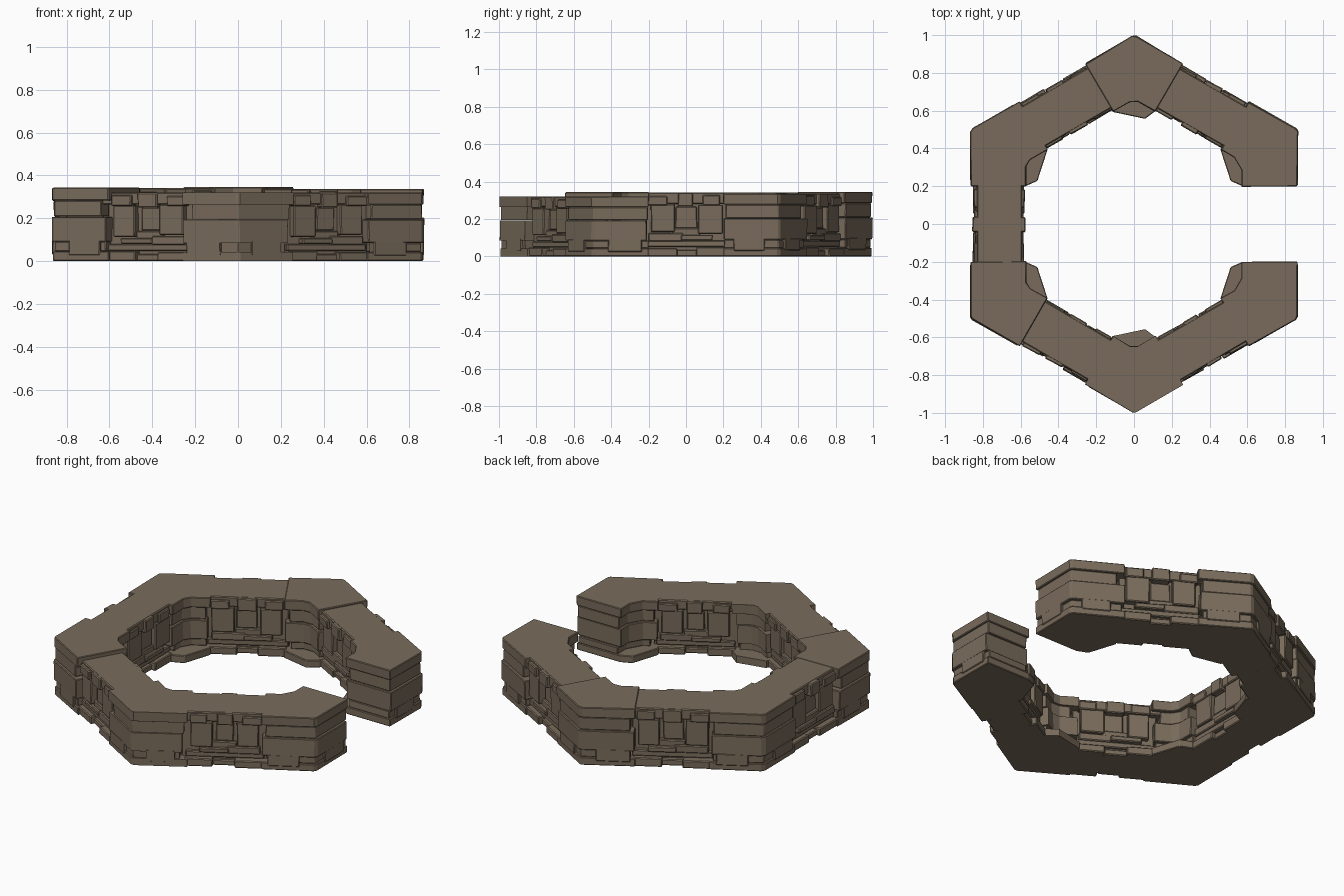
import bpy, bmesh, math, random
from mathutils import Vector, Matrix

if "Cube" in bpy.data.objects:
    bpy.data.objects.remove(bpy.data.objects["Cube"])

random.seed(11)
jit = lambda a: random.uniform(-a, a)

stone = bpy.data.materials.new("brown_stone")
stone.diffuse_color = (0.19, 0.148, 0.105, 1)
stone.use_nodes = True
stone.node_tree.nodes["Principled BSDF"].inputs["Base Color"].default_value = stone.diffuse_color


def prism(bm, pts, z0, z1, rot, drift=0.0):
    """Extrude a flat outline between two heights, turned about z."""
    m = Matrix.Rotation(rot, 4, 'Z')
    lo, hi = [], []
    for x, y in pts:
        lo.append(bm.verts.new(m @ Vector((x, y, z0))))
        hi.append(bm.verts.new(m @ Vector((x + jit(drift), y + jit(drift), z1))))
    bm.faces.new(lo[::-1])
    bm.faces.new(hi)
    n = len(pts)
    for i in range(n):
        j = (i + 1) % n
        bm.faces.new((lo[i], lo[j], hi[j], hi[i]))


def finish(bm, name, bevel=0.007):
    bmesh.ops.recalc_face_normals(bm, faces=bm.faces)
    mesh = bpy.data.meshes.new(name)
    bm.to_mesh(mesh)
    bm.free()
    ob = bpy.data.objects.new(name, mesh)
    bpy.context.collection.objects.link(ob)
    mesh.materials.append(stone)
    mod = ob.modifiers.new("worn_edges", 'BEVEL')
    mod.width = bevel
    mod.segments = 1
    mod.limit_method = 'ANGLE'
    mod.angle_limit = math.radians(40)


def arm(s, t, d):
    """Point t along the outer edge from the corner and d into the wall."""
    return (1 - 0.5 * t - 0.866 * d, s * (0.866 * t - 0.5 * d))


def polar(r, deg):
    a = math.radians(deg)
    return (r * math.cos(a), r * math.sin(a))


def corner(name, deg, top, sg, gap_side=0):
    bm = bmesh.new()
    k = top / 0.34
    rot = math.radians(deg)
    # course: z0, z1, outer inset, inner depth, arm length
    courses = [(0.0, 0.045, 0.0, 0.29, 0.30), (0.045, 0.09, 0.010, 0.275, 0.275),
               (0.09, 0.205, -0.003, 0.292, 0.29), (0.206, 0.28, 0.005, 0.28, 0.27),
               (0.28, 0.34, -0.002, 0.296, 0.30)]
    for i, (z0, z1, o, d, a) in enumerate(courses):
        end = i in (0, 4)
        al = a + (0 if end else jit(0.02))
        ar = a + (0 if end else jit(0.02))
        # exposed ends stack almost flush
        if gap_side > 0:
            al = 0.30 - (0 if end else random.uniform(0.0, 0.012))
        if gap_side < 0:
            ar = 0.30 - (0 if end else random.uniform(0.0, 0.012))
        o += random.uniform(0, 0.003)
        # bottom stones swell inwards, the others are chamfered
        if i == 0:
            inner = [polar(0.56, 6 * sg), polar(0.605, -11 * sg)]
            if sg < 0:
                inner.reverse()
        else:
            c = 0.215 if gap_side else 0.195
            inner = [arm(1, c, d), arm(-1, c, d)]
        b = 0.012 + jit(0.005)
        pts = [arm(-1, b, o), arm(1, b, o), arm(1, al, o + 0.003),
               arm(1, al, d)] + inner + [arm(-1, ar, d), arm(-1, ar, o + 0.003)]
        prism(bm, pts, z0 * k, z1 * k, rot, 0 if i == 0 else 0.003)
    # broad facing stones that overlap the lower joint
    for s in (-1, 1):
        t = 0.05 + random.uniform(0, 0.05)
        w = 0.17 + jit(0.02)
        pts = [arm(s, t, -0.001), arm(s, t + w, -0.001), arm(s, t + w, 0.05), arm(s, t, 0.05)]
        if s < 0:
            pts.reverse()
        prism(bm, pts, (0.03 + jit(.005)) * k, 0.098 * k, rot, 0.002)
    finish(bm, name)


# Straight wall stones: t0, t1, z0, z1, inner radius, outer radius
STONES = [
    (-0.23, 0.23, 0.00, 0.335, 0.625, 0.805),
    (-0.22, -0.06, 0.00, 0.050, 0.580, 0.853),
    (0.05, 0.22, 0.00, 0.045, 0.583, 0.855),
    (-0.07, 0.06, 0.00, 0.035, 0.605, 0.830),
    (-0.22, 0.22, 0.05, 0.085, 0.605, 0.825),
    (-0.14, 0.02, 0.085, 0.115, 0.585, 0.845),
    (0.015, 0.20, 0.08, 0.125, 0.595, 0.838),
    (-0.07, 0.07, 0.11, 0.150, 0.600, 0.828),
    (-0.19, -0.065, 0.12, 0.275, 0.590, 0.843),
    (0.065, 0.19, 0.13, 0.280, 0.590, 0.840),
    (-0.055, 0.055, 0.15, 0.265, 0.610, 0.818),
    (-0.045, 0.05, 0.265, 0.339, 0.576, 0.853),
    (-0.25, 0.25, 0.28, 0.34, 0.593, 0.835),
    (-0.19, -0.09, 0.272, 0.328, 0.580, 0.850),
    (0.10, 0.20, 0.272, 0.322, 0.580, 0.850),
]


def wall(name, deg, top):
    bm = bmesh.new()
    k = top / 0.34
    for t0, t1, z0, z1, r0, r1 in STONES:
        r0 += jit(0.004)
        r1 += jit(0.004)
        t0 += jit(0.008)
        t1 += jit(0.008)
        prism(bm, [(r0, t0), (r1, t0), (r1, t1), (r0, t1)],
              z0 * k, z1 * k, math.radians(deg), 0.003)
    finish(bm, name, 0.005)


# Six corner piers; the side facing +x stays open
for deg, top, sg, gap in ((30, 0.336, -1, -1), (90, 0.345, -1, 0), (150, 0.341, 1, 0),
                          (210, 0.343, -1, 0), (270, 0.32, 1, 0), (330, 0.32, 1, 1)):
    corner(f"corner_pier_{deg}", deg, top, sg, gap)

# Five straight wall runs between the piers
for deg, top in ((60, 0.336), (120, 0.341), (180, 0.341), (240, 0.32), (300, 0.32)):
    wall(f"wall_run_{deg}", deg, top)
